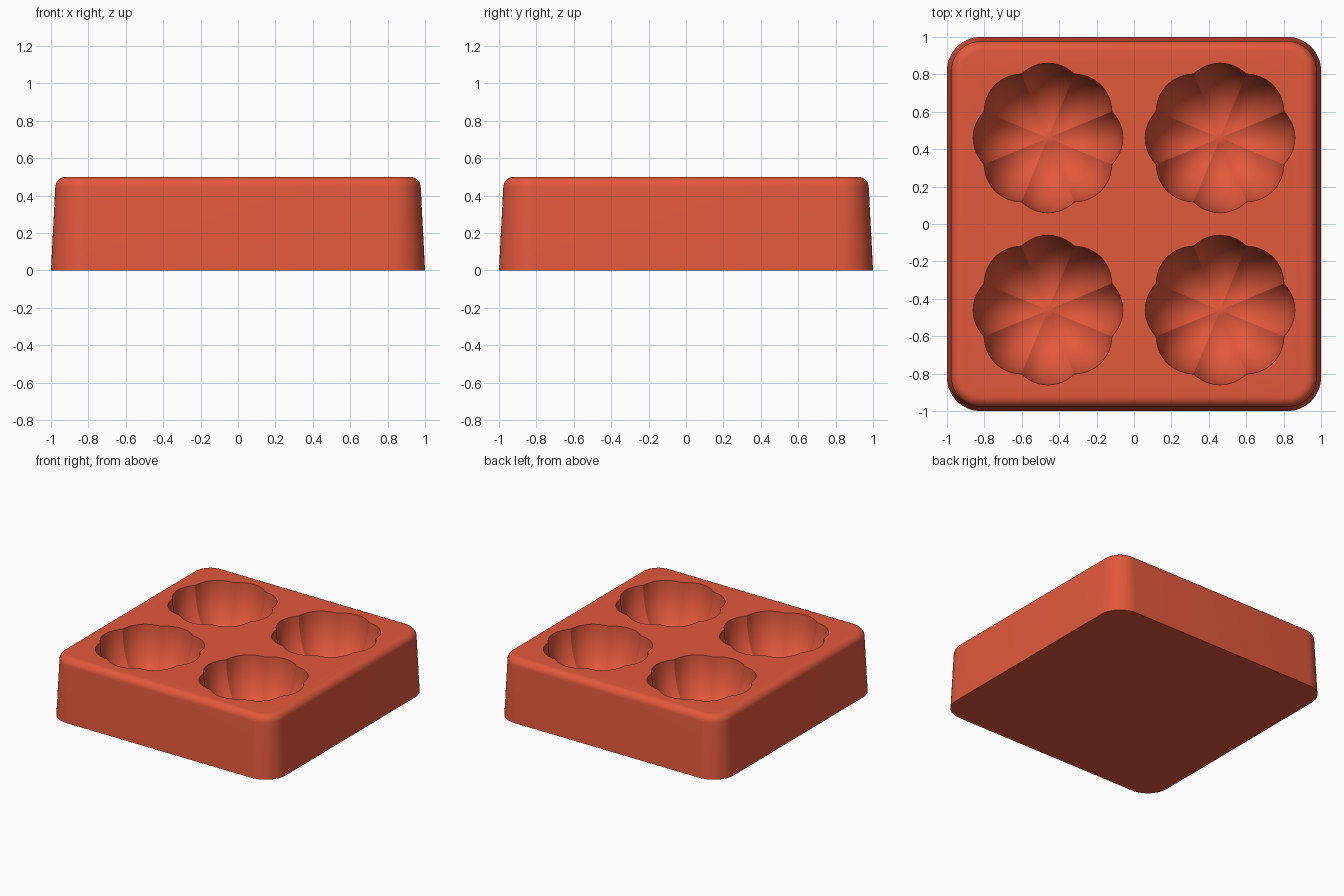
import bpy, bmesh
from math import sin, cos, pi, radians, sqrt

cube = bpy.data.objects.get("Cube")
if cube:
    bpy.data.objects.remove(cube, do_unlink=True)

red = bpy.data.materials.new("terracotta red")
red.use_nodes = True
color = (0.76, 0.1, 0.045, 1)
red.diffuse_color = color
red.node_tree.nodes["Principled BSDF"].inputs["Base Color"].default_value = color

HEIGHT = 0.5


def bridge(bm, a, b):
    for i in range(len(a)):
        j = (i + 1) % len(a)
        bm.faces.new((a[i], a[j], b[j], b[i]))


def make_object(name, bm):
    bmesh.ops.recalc_face_normals(bm, faces=bm.faces)
    mesh = bpy.data.meshes.new(name)
    bm.to_mesh(mesh)
    bm.free()
    obj = bpy.data.objects.new(name, mesh)
    bpy.context.collection.objects.link(obj)
    mesh.materials.append(red)
    return obj


def rounded_square(bm, half, z, center=0.82, steps=12):
    ring = []
    for k in range(4):
        cx, cy = center * sqrt(2) * cos(pi / 4 + k * pi / 2), center * sqrt(2) * sin(pi / 4 + k * pi / 2)
        for s in range(steps + 1):
            a = (k + s / steps) * pi / 2
            r = half - center
            ring.append(bm.verts.new((cx + r * cos(a), cy + r * sin(a), z)))
    return ring


# Tray body: drafted sides and a rounded upper edge
bm = bmesh.new()
bevel = 0.055
profile = [(1.0, 0)]
for s in range(9):
    a = s / 8 * pi / 2
    profile.append((0.977 - bevel + bevel * cos(a), HEIGHT - bevel + bevel * sin(a)))
rings = [rounded_square(bm, h, z) for h, z in profile]
for a, b in zip(rings, rings[1:]):
    bridge(bm, a, b)
bm.faces.new(rings[0])
bm.faces.new(rings[-1])
tray = make_object("mold_tray", bm)

# Lobed bowl: eight overlapping half ellipsoids around each centre
LOBES, STEPS, RINGS = 8, 12, 16
OFFSET, LENGTH, WIDTH, DEPTH = 0.1, 0.3, 0.239, 0.4


def rim_radius(a):
    qa = (cos(a) / LENGTH) ** 2 + (sin(a) / WIDTH) ** 2
    qb = -2 * OFFSET * cos(a) / LENGTH ** 2
    qc = (OFFSET / LENGTH) ** 2 - 1
    return (-qb + sqrt(qb * qb - 4 * qa * qc)) / (2 * qa)


def bowl_depth(r, a):
    q = ((r * cos(a) - OFFSET) / LENGTH) ** 2 + (r * sin(a) / WIDTH) ** 2
    return DEPTH * sqrt(max(0, 1 - q))


def add_bowl(bm, x, y):
    sector = 2 * pi / LOBES
    angles = [(k * sector, (s / STEPS - 0.5) * sector) for k in range(LOBES) for s in range(STEPS)]
    rings = []
    for n in range(1, RINGS + 1):
        t = sin(n / RINGS * pi / 2)
        ring = []
        for lobe, a in angles:
            r = t * rim_radius(a)
            ring.append(bm.verts.new((x + r * cos(lobe + a), y + r * sin(lobe + a),
                                      HEIGHT - bowl_depth(r, a))))
        rings.append(ring)
    # Straight collar so the cutter passes through the top
    rings.append([bm.verts.new((v.co.x, v.co.y, HEIGHT + 0.1)) for v in rings[-1]])
    for a, b in zip(rings, rings[1:]):
        bridge(bm, a, b)
    bottom = bm.verts.new((x, y, HEIGHT - bowl_depth(0, 0)))
    for i, v in enumerate(rings[0]):
        bm.faces.new((bottom, v, rings[0][(i + 1) % len(angles)]))
    bm.faces.new(rings[-1])


bm = bmesh.new()
for x in (-0.46, 0.46):
    for y in (-0.46, 0.46):
        add_bowl(bm, x, y)
cutter = make_object("bowl_cutter", bm)
cutter.hide_render = True

# Cut the four bowls, then drop the cutter
cut = tray.modifiers.new("bowls", "BOOLEAN")
cut.operation = "DIFFERENCE"
cut.solver = "EXACT"
cut.object = cutter
bpy.ops.object.select_all(action="DESELECT")
tray.select_set(True)
bpy.context.view_layer.objects.active = tray
bpy.ops.object.modifier_apply(modifier=cut.name)
bpy.data.objects.remove(cutter, do_unlink=True)
bpy.ops.object.shade_smooth_by_angle(angle=radians(20))
